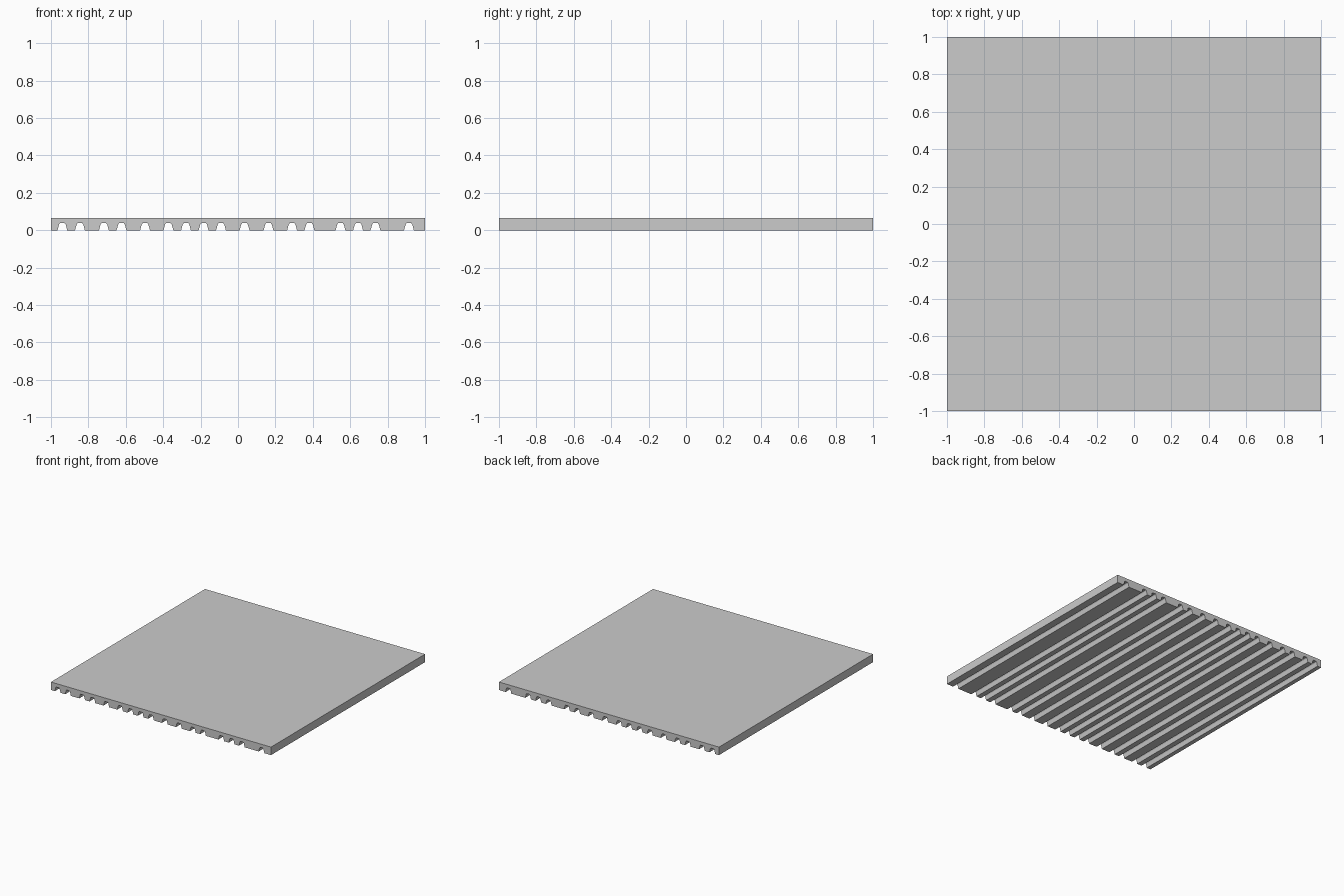
import bpy, bmesh

if "Cube" in bpy.data.objects:
    bpy.data.objects.remove(bpy.data.objects["Cube"])

HEIGHT = 0.066
# Groove centres along x, and half of the groove cross-section
CENTRES = [-0.939, -0.845, -0.717, -0.623, -0.497, -0.372, -0.278, -0.184, -0.091,
           0.035, 0.163, 0.289, 0.382, 0.548, 0.642, 0.735, 0.914]
GROOVE = [(-0.026, 0.0), (-0.018, 0.031), (-0.012, 0.038)]
GROOVE += [(-x, z) for x, z in reversed(GROOVE)]

# Panel cross-section: flat top, grooved underside
profile = [(-1, HEIGHT), (-1, 0)]
for c in CENTRES:
    profile += [(c + x, z) for x, z in GROOVE]
profile += [(1, 0), (1, HEIGHT)]

# Extrude the cross-section from front to back
bm = bmesh.new()
face = bm.faces.new([bm.verts.new((x, -1, z)) for x, z in profile])
ext = bmesh.ops.extrude_face_region(bm, geom=[face], use_keep_orig=True)
moved = [g for g in ext["geom"] if isinstance(g, bmesh.types.BMVert)]
bmesh.ops.translate(bm, verts=moved, vec=(0, 2, 0))
bmesh.ops.recalc_face_normals(bm, faces=bm.faces)

mesh = bpy.data.meshes.new("grooved_panel")
bm.to_mesh(mesh)
bm.free()
panel = bpy.data.objects.new("grooved_panel", mesh)
bpy.context.collection.objects.link(panel)
